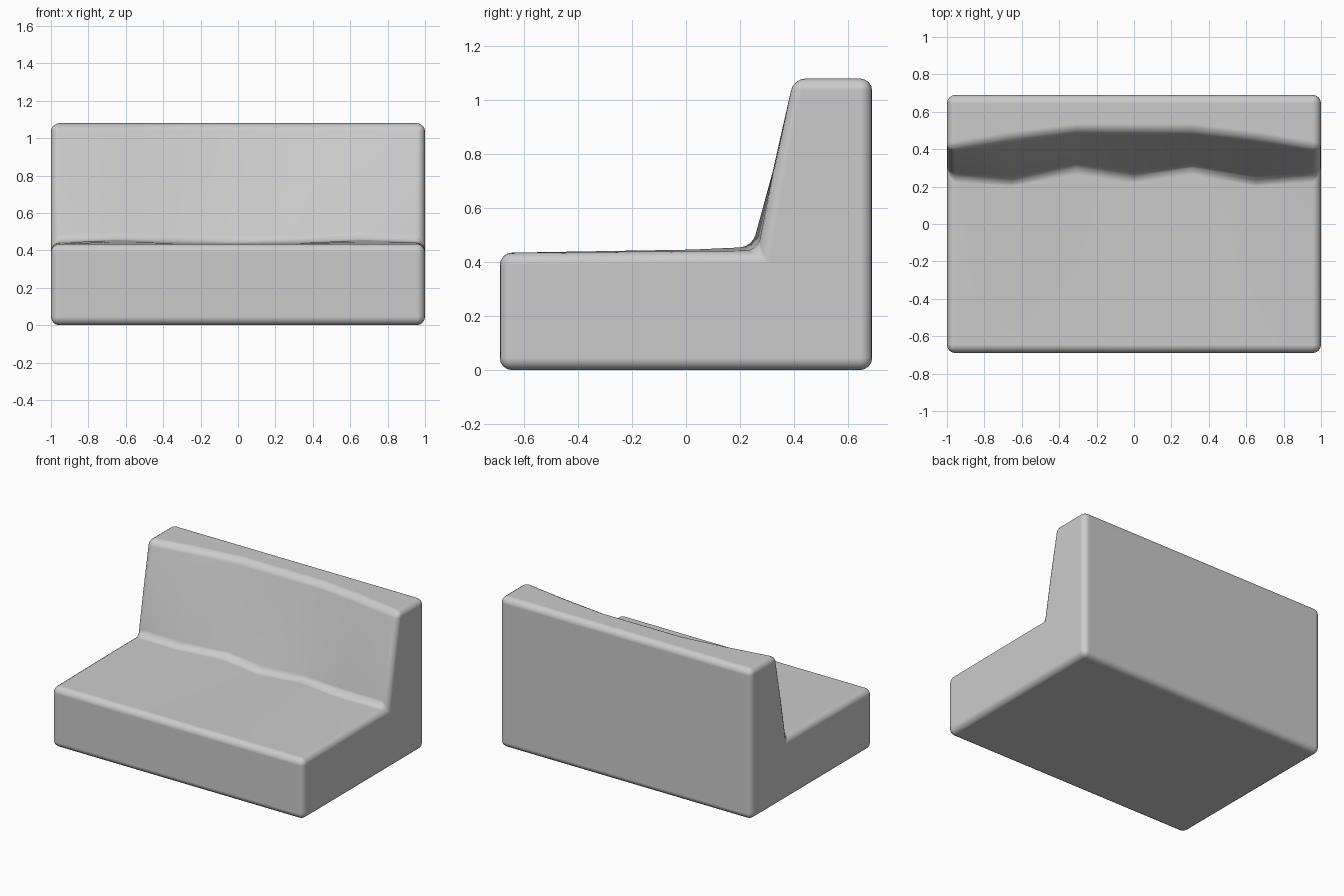
import bpy, bmesh

if "Cube" in bpy.data.objects:
    bpy.data.objects.remove(bpy.data.objects["Cube"])

# Half-width stations: x, seat mid z, seat back z, backrest foot y, backrest middle y, backrest top y
HALF = [
    (0.00, 0.437, 0.437, 0.265, 0.385, 0.49),
    (0.31, 0.437, 0.440, 0.310, 0.390, 0.49),
    (0.65, 0.446, 0.456, 0.245, 0.320, 0.45),
    (1.00, 0.440, 0.440, 0.270, 0.322, 0.39),
]
stations = [(-s[0],) + s[1:] for s in reversed(HALF[1:])] + HALF


def section(s):
    """Side outline of the sofa at one station."""
    x, zm, zb, yb, ym, yt = s
    outline = [(-0.69, 0), (-0.69, 0.434), (0.02, zm), (yb, zb), (ym, 0.73),
               (yt, 1.08), (0.69, 1.08), (0.69, 0)]
    return [(x, y, z) for y, z in outline]


# Sofa body: lofted seat and dished backrest
bm = bmesh.new()
rings = [[bm.verts.new(p) for p in section(s)] for s in stations]
n = len(rings[0])
for a, b in zip(rings, rings[1:]):
    for i in range(n):
        j = (i + 1) % n
        bm.faces.new((a[i], a[j], b[j], b[i]))
bm.faces.new(rings[0])
bm.faces.new(rings[-1])
bmesh.ops.recalc_face_normals(bm, faces=bm.faces)
mesh = bpy.data.meshes.new("sofa_body")
bm.to_mesh(mesh)
bm.free()
sofa = bpy.data.objects.new("sofa_body", mesh)
bpy.context.collection.objects.link(sofa)
mesh.polygons.foreach_set("use_smooth", [True] * len(mesh.polygons))

# Rounded upholstery edges
bev = sofa.modifiers.new("rounded_edges", 'BEVEL')
bev.width = 0.045
bev.segments = 4
bev.limit_method = 'ANGLE'
bev.angle_limit = 0.7
bev.harden_normals = True
